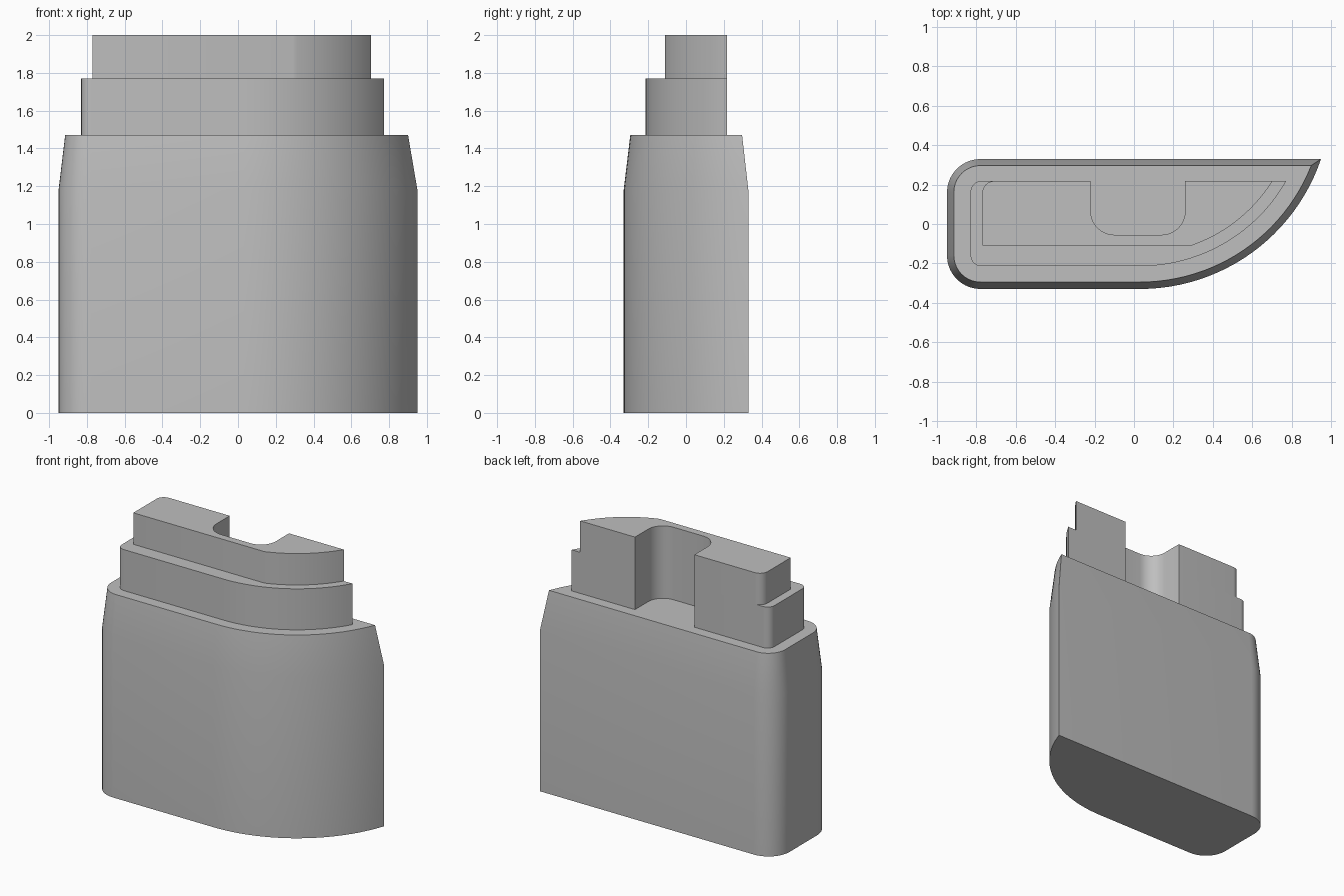
import bpy
import bmesh
from math import radians, sqrt, atan2, cos, sin, pi

cube = bpy.data.objects.get("Cube")
if cube:
    bpy.data.objects.remove(cube, do_unlink=True)

GREY = (0.52, 0.52, 0.52, 1)
grey = bpy.data.materials.new("plain grey")
grey.use_nodes = True
grey.diffuse_color = GREY
grey.node_tree.nodes["Principled BSDF"].inputs["Base Color"].default_value = GREY

# All curved fronts share one centre
CX, CY = 0.03, 0.641


def arc(cx, cy, r, start, end, steps):
    return [(cx + r * cos(start + (end - start) * i / steps),
             cy + r * sin(start + (end - start) * i / steps)) for i in range(steps + 1)]


def outline(left, front, back, radius, front_r, back_r, notch=False):
    """Counter-clockwise plan: swept front, tip, optional notch, left corners."""
    dy = front - CY
    first = atan2(dy, sqrt(max(radius ** 2 - dy ** 2, 0)))
    dy = back - CY
    last = atan2(dy, sqrt(radius ** 2 - dy ** 2))
    pts = arc(CX, CY, radius, first, last, 24)
    if notch:
        x0, x1, floor, r = -0.22, 0.26, -0.055, 0.12
        pts.append((x1, back))
        pts += arc(x1 - r, floor + r, r, 0, -pi / 2, 10)
        pts += arc(x0 + r, floor + r, r, -pi / 2, -pi, 10)
        pts.append((x0, back))
    pts += arc(left + back_r, back - back_r, back_r, pi / 2, pi, 10)
    if front_r:
        pts += arc(left + front_r, front + front_r, front_r, pi, 1.5 * pi, 10)
    else:
        pts.append((left, front))
    return pts


def loft(name, sections, bottom=True):
    """Join matching outlines at rising heights and cap the ends."""
    bm = bmesh.new()
    rings = [[bm.verts.new((x, y, z)) for x, y in pts] for z, pts in sections]
    for low, high in zip(rings, rings[1:]):
        for i in range(len(low)):
            j = (i + 1) % len(low)
            bm.faces.new((low[i], low[j], high[j], high[i]))
    bm.faces.new(rings[-1])
    if bottom:
        bm.faces.new(rings[0][::-1])
    mesh = bpy.data.meshes.new(name)
    bm.to_mesh(mesh)
    bm.free()
    for face in mesh.polygons:
        face.use_smooth = True
    mesh.set_sharp_from_angle(angle=radians(30))
    mesh.materials.append(grey)
    obj = bpy.data.objects.new(name, mesh)
    bpy.context.collection.objects.link(obj)
    return obj


# Main body with a tapered shoulder
wide = outline(-0.95, -0.33, 0.33, 0.971, 0.17, 0.17)
narrow = outline(-0.915, -0.295, 0.297, 0.936, 0.135, 0.135)
loft("body", [(0, wide), (1.18, wide), (1.47, narrow)])

# Two stepped tiers with a shared rear notch
middle = outline(-0.83, -0.214, 0.218, 0.855, 0.055, 0.055, notch=True)
loft("middle_tier", [(1.47, middle), (1.77, middle)], bottom=False)
upper = outline(-0.77, -0.11, 0.218, 0.795, 0, 0.06, notch=True)
loft("upper_tier", [(1.77, upper), (2.0, upper)], bottom=False)
